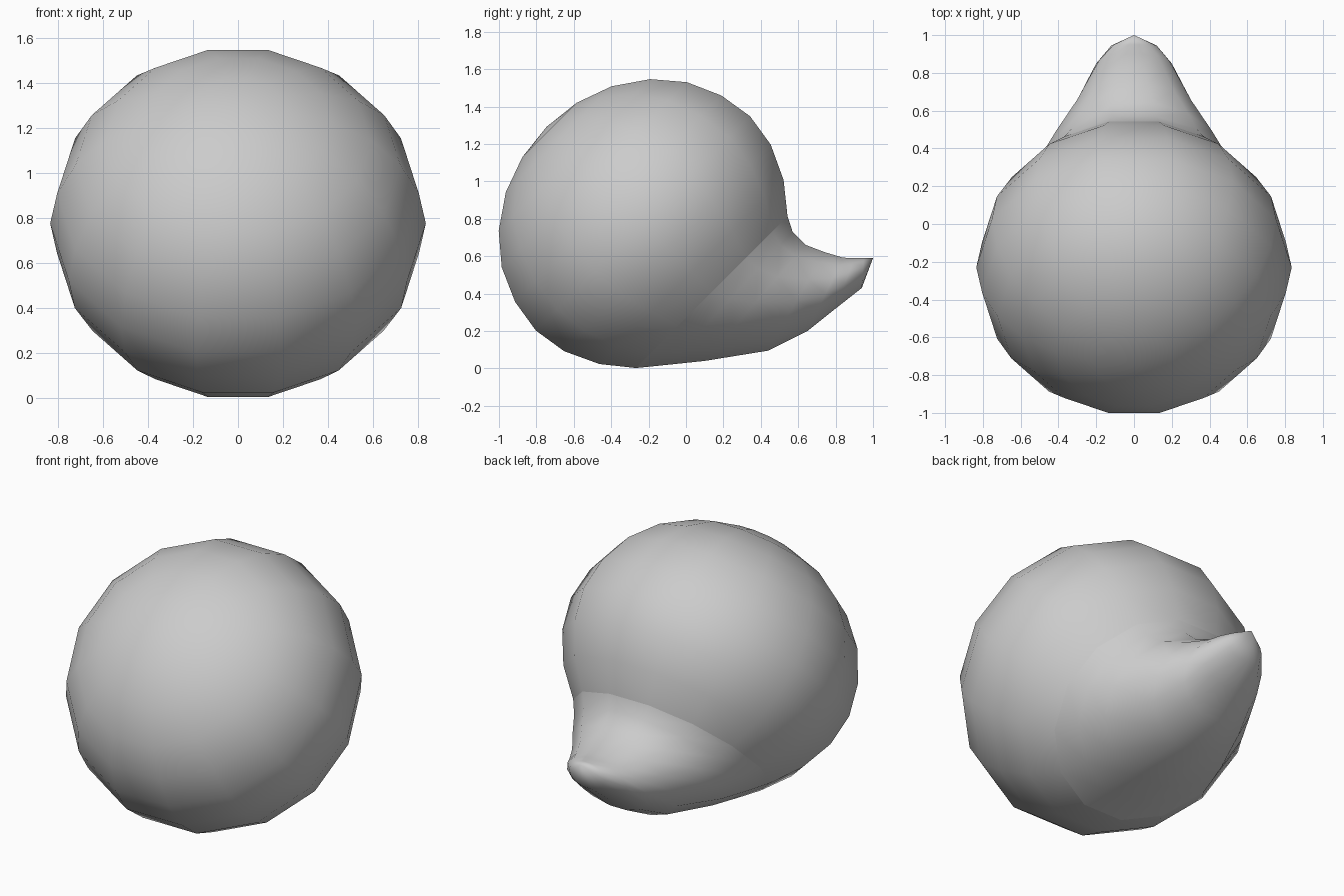
import bpy, bmesh
from math import sin, cos, pi, sqrt

if "Cube" in bpy.data.objects:
    bpy.data.objects.remove(bpy.data.objects["Cube"])

N = 14                      # sides around the slanted main axis
FLAT = cos(pi / N)          # flats lie at top and bottom, corners at +-x
ANGLES = [2 * pi * (i + 0.5) / N for i in range(N)]


def section(top, bottom, w):
    """Oval ring whose flats pass through the top and bottom (y, z)."""
    (ty, tz), (by, bz) = top, bottom
    ring = []
    for a in ANGLES:
        t = (1 + cos(a) / FLAT) / 2
        ring.append((w * sin(a), by + (ty - by) * t, bz + (tz - bz) * t))
    return ring


def loft(name, rings, tip):
    """Skin the rings and close the last one to a point."""
    bm = bmesh.new()
    rows = [[bm.verts.new(p) for p in ring] for ring in rings]
    end = bm.verts.new(tip)
    for a, b in zip(rows, rows[1:]):
        for i in range(N):
            j = (i + 1) % N
            bm.faces.new((a[i], a[j], b[j], b[i]))
    for i in range(N):
        bm.faces.new((rows[-1][i], rows[-1][(i + 1) % N], end))
    bmesh.ops.recalc_face_normals(bm, faces=bm.faces)
    mesh = bpy.data.meshes.new(name)
    bm.to_mesh(mesh)
    bm.free()
    mesh.shade_smooth()
    obj = bpy.data.objects.new(name, mesh)
    bpy.context.collection.objects.link(obj)


# Body: round profile (radius, distance along axis), axis tilted 45 degrees
CY, CZ, K = -0.23, 0.775, sqrt(0.5)
profile = [(0.573, -0.52), (0.696, -0.367), (0.781, -0.185), (0.81, 0.0),
           (0.78, 0.187), (0.70, 0.368), (0.573, 0.518), (0.40, 0.637),
           (0.205, 0.707)]


def on_axis(u, v):
    return CY + K * (u - v), CZ + K * (u + v)


body = [section(on_axis(u, v), on_axis(-u, v), u / FLAT * 1.005)
        for u, v in profile]
loft("body", body, (0, *on_axis(0, 0.73)))

# Tail: starts on the open body ring, narrows and curls up to the tip
tail = [body[0]] + [section(*s) for s in (
    ((0.57, 0.73), (-0.09, 0.02), 0.53),
    ((0.64, 0.66), (0.10, 0.04), 0.46),
    ((0.74, 0.622), (0.44, 0.095), 0.335),
    ((0.84, 0.592), (0.65, 0.20), 0.255),
    ((0.90, 0.59), (0.80, 0.32), 0.20),
    ((0.95, 0.59), (0.94, 0.43), 0.12),
)]
loft("tail", tail, (0, 1.0, 0.59))
